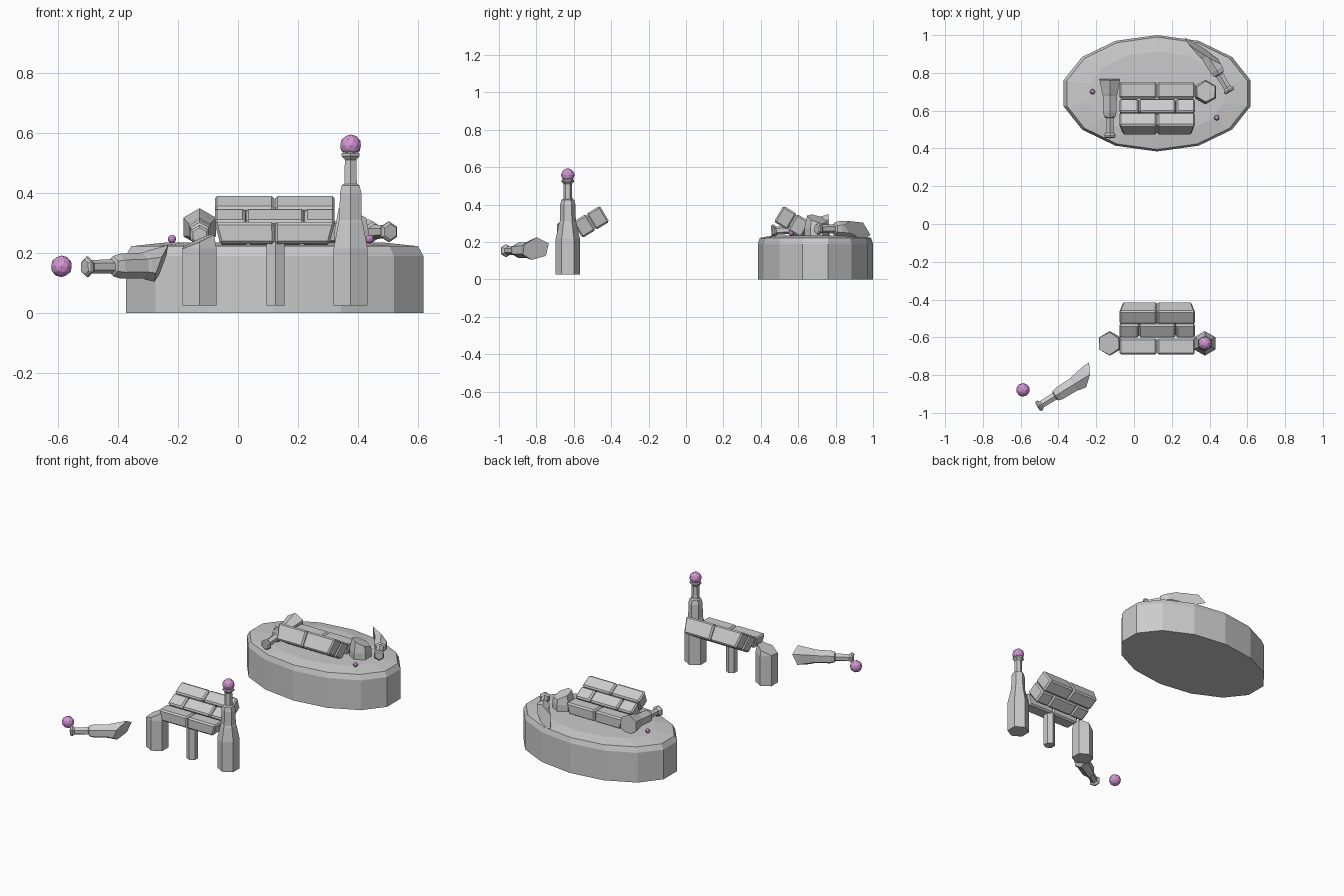
import bpy, bmesh
from math import sin, cos, pi, radians
from mathutils import Matrix, Vector

if "Cube" in bpy.data.objects:
    bpy.data.objects.remove(bpy.data.objects["Cube"])

pink = bpy.data.materials.new("pink_orb")
pink.diffuse_color = (0.65, 0.3, 0.65, 1)
pink.use_nodes = True
pink.node_tree.nodes["Principled BSDF"].inputs["Base Color"].default_value = pink.diffuse_color


def finish(name, bm, mat=None):
    bmesh.ops.recalc_face_normals(bm, faces=bm.faces[:])
    me = bpy.data.meshes.new(name)
    bm.to_mesh(me)
    bm.free()
    ob = bpy.data.objects.new(name, me)
    bpy.context.collection.objects.link(ob)
    if mat:
        me.materials.append(mat)
    return ob


def lathe(name, profile, sides, matrix, scale=(1, 1), cut=None):
    """Faceted column from (radius, z) pairs; cut = (point, normal) breaks it in world space."""
    bm = bmesh.new()
    rings = []
    for r, z in profile:
        rings.append([bm.verts.new((r * scale[0] * cos(pi / 2 + 2 * pi * i / sides),
                                    r * scale[1] * sin(pi / 2 + 2 * pi * i / sides), z))
                      for i in range(sides)])
    for a, b in zip(rings, rings[1:]):
        for i in range(sides):
            j = (i + 1) % sides
            bm.faces.new((a[i], a[j], b[j], b[i]))
    bm.faces.new(rings[0][::-1])
    bm.faces.new(rings[-1])
    bm.transform(matrix)
    if cut:
        geom = bm.verts[:] + bm.edges[:] + bm.faces[:]
        res = bmesh.ops.bisect_plane(bm, geom=geom, plane_co=cut[0],
                                     plane_no=Vector(cut[1]).normalized(), clear_outer=True)
        edges = [e for e in res["geom_cut"] if isinstance(e, bmesh.types.BMEdge)]
        bmesh.ops.contextual_create(bm, geom=edges)
    return finish(name, bm)


def orb(name, loc, r):
    bm = bmesh.new()
    bmesh.ops.create_icosphere(bm, subdivisions=2, radius=r, matrix=Matrix.Translation(loc))
    finish(name, bm, pink)


def course(name, y, z, angle, xs, depth, thick, mirror):
    """One row of bevelled bricks, (y, z) = middle of its top face, narrowing downward."""
    bm = bmesh.new()
    for x0, x1 in zip(xs, xs[1:]):
        part = bmesh.new()
        bmesh.ops.create_cube(part, size=1, matrix=Matrix.LocRotScale(
            Vector(((x0 + x1) / 2, 0, -thick / 2)), None,
            Vector((x1 - x0 - 0.002, depth - 0.002, thick))))
        bmesh.ops.bevel(part, geom=part.edges[:], offset=0.009, segments=1, affect='EDGES')
        tmp = bpy.data.meshes.new("tmp")
        part.to_mesh(tmp)
        part.free()
        bm.from_mesh(tmp)
        bpy.data.meshes.remove(tmp)
    for v in bm.verts:
        v.co.x = 0.122 + (v.co.x - 0.122) * (1 + 0.1 * v.co.z / thick)
    bm.transform(Matrix.Translation((0, y, z)) @ Matrix.Rotation(angle, 4, 'X'))
    if mirror:
        bm.transform(Matrix.Translation((0, 0.06, 0)) @ Matrix.Scale(-1, 4, (0, 1, 0)))
    finish(name, bm)


def fallen(tip, direction):
    """Lay a column so its capital lies at tip, pointing along direction."""
    q = Vector(direction).to_track_quat('Z', 'Y')
    return Matrix.Translation(tip) @ q.to_matrix().to_4x4() @ Matrix.Translation((0, 0, -0.535))


# Oval plinth
lathe("plinth", [(1, 0), (1, 0.19), (0.965, 0.222), (0.72, 0.235)], 14,
      Matrix.Translation((0.122, 0.692, 0)), (0.508, 0.308))

# Bent brick walls: a flat course and two sloping ones, plus a mirrored copy on the plinth
L, M, R = -0.08, 0.122, 0.325
two, three = [L, M, R], [L, 0.025, 0.222, R]
for tag, mir in (("front", False), ("back", True)):
    course(tag + "_lower_bricks", -0.648, 0.302, 0, two, 0.088, 0.072, mir)
    course(tag + "_middle_bricks", -0.57, 0.328, radians(31), three, 0.085, 0.10, mir)
    course(tag + "_upper_bricks", -0.497, 0.372, radians(31), two, 0.085, 0.10, mir)

# Hexagonal columns: whole, stumps and fallen tops
column = [(0.065, 0.025), (0.065, 0.215), (0.047, 0.30), (0.043, 0.31), (0.041, 0.40),
          (0.034, 0.425), (0.024, 0.43), (0.022, 0.51), (0.034, 0.522), (0.034, 0.53),
          (0.026, 0.537)]
lathe("right_column", column, 6, Matrix.Translation((0.375, -0.632, 0)))
lathe("left_stump", column, 6, Matrix.Translation((-0.128, -0.632, 0)),
      cut=((-0.128, -0.632, 0.242), (-0.45, -0.1, 1)))
lathe("middle_post", [(0.034, 0.025), (0.034, 0.24)], 6, Matrix.Translation((0.125, -0.64, 0)))
lathe("front_fallen_top", column, 6, fallen((-0.509, -0.967, 0.153), (-0.85, -0.525, -0.02)),
      cut=((-0.255, -0.79, 0.16), (1, -0.1, -0.35)))
lathe("plinth_fallen_column", column, 6, fallen((-0.128, 0.458, 0.258), (0, -1, -0.09)),
      cut=((-0.128, 0.765, 0.285), (0, 1, 0.05)))
lathe("plinth_stump", column, 6, Matrix.Translation((0.378, 0.698, 0.06)),
      cut=((0.378, 0.698, 0.325), (0.35, 0.3, 1)))
lathe("plinth_fallen_top", column, 6, fallen((0.507, 0.70, 0.27), (0.52, -0.86, 0)),
      cut=((0.41, 0.885, 0.272), (0.5, 0.8, 0.3)))

# Orbs
orb("column_orb", (0.375, -0.632, 0.558), 0.036)
orb("loose_orb", (-0.588, -0.878, 0.155), 0.036)
orb("left_bead", (-0.22, 0.70, 0.246), 0.014)
orb("right_bead", (0.438, 0.562, 0.246), 0.014)
